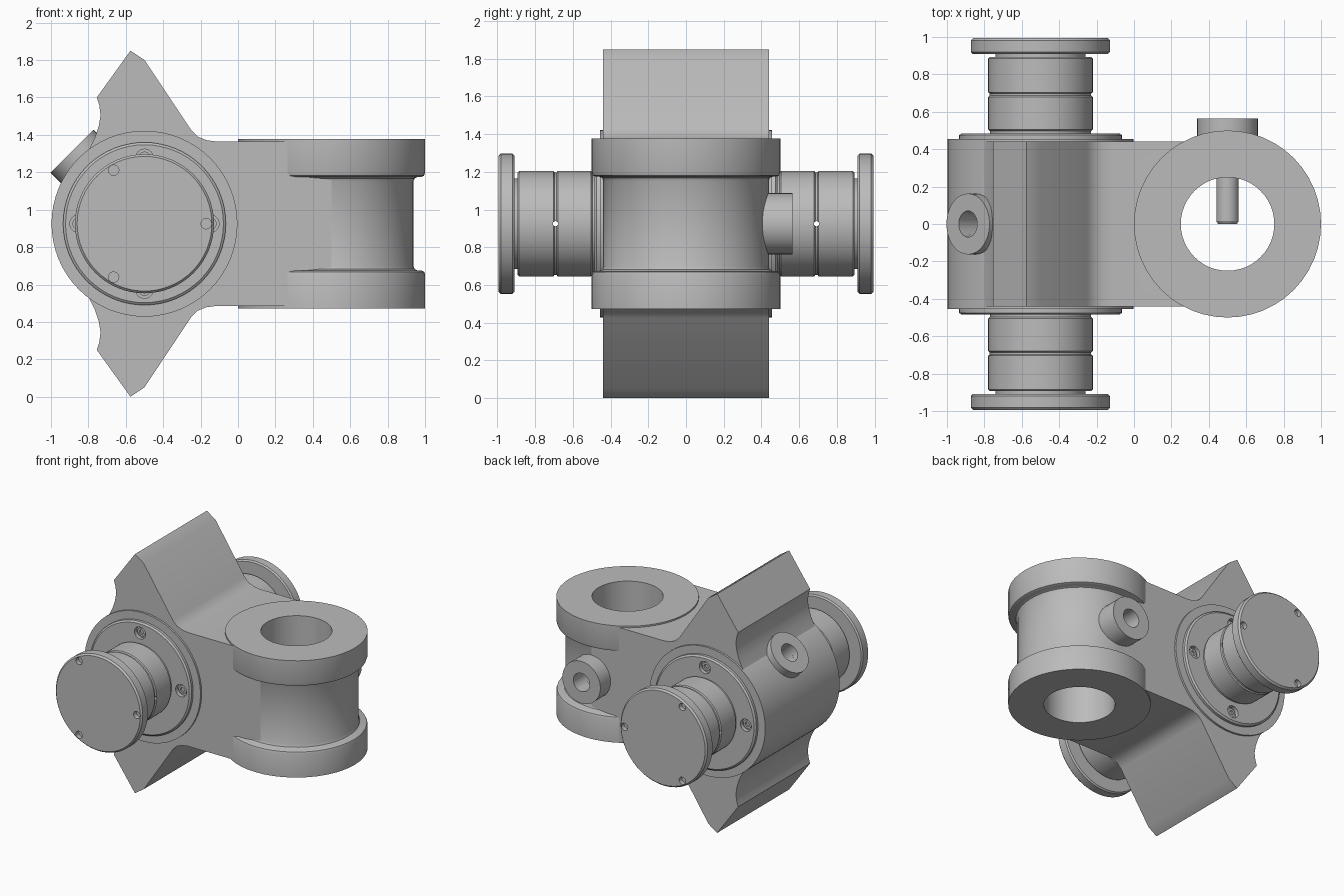
import bpy, bmesh, math
from mathutils import Vector, Matrix

cube = bpy.data.objects.get("Cube")
if cube:
    bpy.data.objects.remove(cube, do_unlink=True)

steel = bpy.data.materials.new("steel_grey")
steel.use_nodes = True
steel.diffuse_color = (0.5, 0.5, 0.5, 1)
steel.node_tree.nodes["Principled BSDF"].inputs["Base Color"].default_value = (0.5, 0.5, 0.5, 1)

MID = 0.925                        # height of every main axis
HUB = Vector((-0.5, 0, MID))       # cross pin centre
EYE = Vector((0.5, 0, MID))        # bored eye centre
BOSS_DIR = Vector((-1, 0, 1)).normalized()


def finish(bm, name):
    bmesh.ops.remove_doubles(bm, verts=bm.verts, dist=1e-5)
    bmesh.ops.recalc_face_normals(bm, faces=bm.faces)
    mesh = bpy.data.meshes.new(name)
    bm.to_mesh(mesh)
    bm.free()
    mesh.materials.append(steel)
    obj = bpy.data.objects.new(name, mesh)
    bpy.context.collection.objects.link(obj)
    return obj


def lathe(name, profile, origin=(0, 0, 0), axis=(0, 0, 1), segs=48, closed=False):
    """Revolve (radius, distance) pairs about an axis through origin."""
    bm = bmesh.new()
    verts = [bm.verts.new((r, 0, h)) for r, h in profile]
    edges = [bm.edges.new(pair) for pair in zip(verts, verts[1:])]
    if closed:
        edges.append(bm.edges.new((verts[-1], verts[0])))
    bmesh.ops.spin(bm, geom=verts + edges, cent=(0, 0, 0), axis=(0, 0, 1),
                   angle=math.tau, steps=segs, use_duplicate=False)
    turn = Vector((0, 0, 1)).rotation_difference(Vector(axis)).to_matrix().to_4x4()
    bm.transform(Matrix.Translation(Vector(origin)) @ turn)
    return finish(bm, name)


def rod(name, radius, start, end, origin, axis, segs=24):
    return lathe(name, [(0, start), (radius, start), (radius, end), (0, end)],
                 origin, axis, segs)


def cut(targets, cutter):
    """Subtract the cutter from each target, then discard it."""
    for obj in targets:
        mod = obj.modifiers.new("cut", 'BOOLEAN')
        mod.operation = 'DIFFERENCE'
        mod.solver = 'EXACT'
        mod.object = cutter
        bpy.context.view_layer.objects.active = obj
        bpy.ops.object.modifier_apply(modifier=mod.name)
    bpy.data.objects.remove(cutter, do_unlink=True)


# Body: two pointed horns and the arm, mirrored about the middle height
upper = [(0.5, 0.44), (-0.12, 0.44), (-0.17, 0.447), (-0.215, 0.465), (-0.25, 0.5),
         (-0.5, 0.875), (-0.575, 0.925), (-0.755, 0.675), (-0.742, 0.635),
         (-0.735, 0.58), (-0.745, 0.52), (-0.765, 0.46), (-0.8, 0.39), (-0.85, 0.3)]
outline = upper + [(x, -z) for x, z in reversed(upper)]
bm = bmesh.new()
face = bm.faces.new([bm.verts.new((x, -0.44, MID + z)) for x, z in outline])
grown = bmesh.ops.extrude_face_region(bm, geom=[face])["geom"]
bmesh.ops.translate(bm, vec=(0, 0.88, 0),
                    verts=[v for v in grown if isinstance(v, bmesh.types.BMVert)])
body = finish(bm, "body")
cut([body], rod("bore_cutter", 0.3, -0.6, 0.6, EYE, (0, 0, 1), 32))

hub = rod("hub", 0.497, -0.455, 0.455, HUB, (0, 1, 0), 64)

# Eye: waisted ring with two rims
half = [(0.437, 0.225), (0.445, 0.243), (0.46, 0.25), (0.48, 0.25),
        (0.495, 0.257), (0.5, 0.272), (0.5, 0.452), (0.25, 0.452)]
eye = lathe("eye", half + [(r, -h) for r, h in reversed(half)], EYE, segs=48, closed=True)

# Lubrication bosses on the rear of the eye and the upper hub
boss_specs = [("eye_boss", EYE, Vector((0, 1, 0)), 0.565, [eye, body]),
              ("hub_boss", HUB, BOSS_DIR, 0.548, [hub, body])]
for name, origin, axis, tip, solids in boss_specs:
    lathe(name, [(0.07, 0.4), (0.163, 0.4), (0.163, tip), (0.07, tip)],
          origin, axis, 32, closed=True)
    cut(solids, rod("drill", 0.07, 0.32, 0.7, origin, axis))
lathe("locating_pin", [(0, 0), (0.05, 0), (0.06, 0.015), (0.06, 0.31), (0, 0.31)],
      EYE, (0, 1, 0), 24)

# Trunnions: bolted flange, grooved journal and end cap on each side
trunnion = [(0, 0.35), (0.435, 0.35), (0.435, 0.475), (0.422, 0.485), (0.27, 0.485),
            (0.27, 0.497), (0.28, 0.505), (0.28, 0.68), (0.272, 0.686), (0.272, 0.698),
            (0.28, 0.704), (0.28, 0.885), (0.272, 0.893), (0.24, 0.893), (0.24, 0.91),
            (0.362, 0.91), (0.372, 0.92), (0.372, 0.982), (0.36, 0.995), (0, 0.995)]
for side, sign in (("front", -1), ("back", 1)):
    axis = Vector((0, sign, 0))
    part = lathe(side + "_trunnion", trunnion, HUB, axis, 64)
    for i in range(4):
        a = i * math.pi / 2
        spot = HUB + Vector((math.cos(a), 0, math.sin(a))) * 0.352
        cut([part], rod("counterbore", 0.047, 0.445, 0.52, spot, axis))
        lathe(side + "_flange_screw",
              [(0, 0.44), (0.034, 0.44), (0.034, 0.468), (0.018, 0.468),
               (0.018, 0.452), (0, 0.452)], spot, axis, 12)
    for i in range(3):
        a = i * math.tau / 3
        spot = HUB + Vector((math.cos(a), 0, math.sin(a))) * 0.33
        cut([part], rod("cap_hole", 0.028, 0.96, 1.05, spot, axis, 16))
    cut([part], rod("oil_hole", 0.014, -0.4, 0.4, HUB + axis * 0.692, (1, 0, 0), 12))

# Smooth shading with sharp edges kept
bpy.ops.object.select_all(action='DESELECT')
for obj in bpy.context.scene.objects:
    if obj.type == 'MESH' and steel.name in obj.data.materials:
        obj.select_set(True)
        bpy.context.view_layer.objects.active = obj
bpy.ops.object.shade_smooth_by_angle(angle=math.radians(30))
